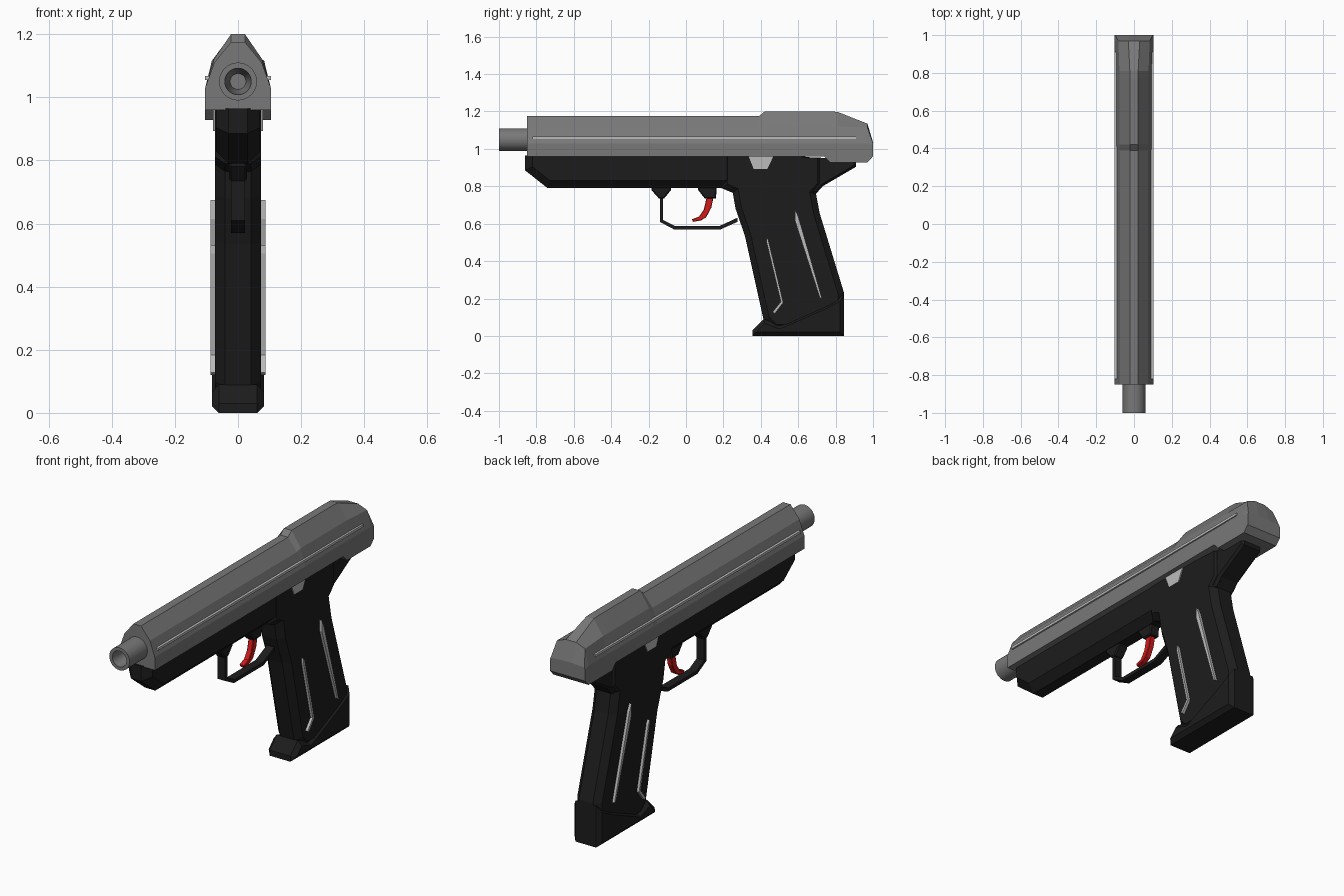
import bpy, bmesh, math


def material(name, color):
    m = bpy.data.materials.new(name)
    m.diffuse_color = (*color, 1)
    return m


BLACK = material("black", (0.012, 0.012, 0.012))
STEEL = material("steel", (0.19, 0.19, 0.19))
LIGHT = material("light", (0.5, 0.5, 0.5))
RED = material("red", (0.65, 0.01, 0.01))


def finish(name, bm, mat):
    bmesh.ops.recalc_face_normals(bm, faces=bm.faces)
    mesh = bpy.data.meshes.new(name)
    bm.to_mesh(mesh)
    bm.free()
    mesh.materials.append(mat)
    ob = bpy.data.objects.new(name, mesh)
    bpy.context.collection.objects.link(ob)
    return ob


def loft(name, rings, mat, caps=True):
    """Skin a list of rings that all have the same point count."""
    bm = bmesh.new()
    rows = [[bm.verts.new(p) for p in ring] for ring in rings]
    n = len(rows[0])
    for a, b in zip(rows, rows[1:]):
        for i in range(n):
            j = (i + 1) % n
            bm.faces.new((a[i], a[j], b[j], b[i]))
    if caps:
        bm.faces.new(rows[0])
        bm.faces.new(rows[-1])
    return finish(name, bm, mat)


def prism(name, profile, half, mat, chamfer=0, top=9):
    """Side profile (y, z) extruded across x; rims below 'top' are chamfered."""
    bm = bmesh.new()
    left, right = [[bm.verts.new((x, y, z)) for y, z in profile] for x in (-half, half)]
    n = len(profile)
    bm.faces.new(left)
    bm.faces.new(right)
    for i in range(n):
        j = (i + 1) % n
        bm.faces.new((left[i], left[j], right[j], right[i]))
    if chamfer:
        bmesh.ops.recalc_face_normals(bm, faces=bm.faces)
        rim = [e for e in bm.edges
               if e.verts[0].co.x * e.verts[1].co.x > 0
               and min(v.co.z for v in e.verts) < top]
        bmesh.ops.bevel(bm, geom=rim, offset=chamfer, offset_type='OFFSET', segments=1,
                        profile=0.5, affect='EDGES', clamp_overlap=True)
    return finish(name, bm, mat)


# Slide: y, bottom z, shoulder z, mid width, mid z, top width, top z
sections = [
    (-0.85, 0.96, 1.03, 0.075, 1.11, 0.022, 1.175),
    (0.39, 0.96, 1.03, 0.075, 1.11, 0.022, 1.175),
    (0.42, 0.96, 1.03, 0.077, 1.12, 0.022, 1.20),
    (0.74, 0.96, 1.03, 0.077, 1.12, 0.022, 1.20),
    (0.77, 0.928, 1.03, 0.077, 1.12, 0.022, 1.20),
    (0.81, 0.928, 1.03, 0.077, 1.12, 0.022, 1.198),
    (0.97, 0.928, 1.03, 0.083, 1.115, 0.03, 1.135),
    (1.0, 0.96, 1.02, 0.10, 1.03, 0.03, 1.035),
]
rings = []
for y, zb, zs, wm, zm, wt, zt in sections:
    half = [(0.104, zb), (0.104, zs), (wm, zm), (wt, zt)]
    rings.append([(x, y, z) for x, z in half] + [(-x, y, z) for x, z in reversed(half)])
loft("slide", rings, STEEL)

# Bright strip along both flanks of the slide
prism("slide_strips", [(-0.82, 1.054), (0.91, 1.054), (0.91, 1.067), (-0.82, 1.067)], 0.104, LIGHT)

# Hollow barrel
SEG = 32
barrel = loft("barrel", [[(r * math.cos(math.tau * i / SEG), y, 1.05 + r * math.sin(math.tau * i / SEG))
                          for i in range(SEG)]
                         for r, y in [(0.06, -0.84), (0.06, -1.0), (0.042, -1.0),
                                      (0.038, -0.95), (0.025, -0.87)]], STEEL)
bpy.context.view_layer.objects.active = barrel
barrel.select_set(True)
bpy.ops.object.shade_smooth_by_angle(angle=math.radians(30))

# Frame under the slide
prism("frame", [(-0.86, 0.965), (-0.86, 0.885), (-0.74, 0.79), (0.6, 0.79), (0.66, 0.957), (0.5, 0.965)],
      0.07, BLACK, 0.04, 0.95)

# Grip
prism("grip", [(0.19, 0.96), (0.19, 0.79), (0.25, 0.765), (0.265, 0.68), (0.315, 0.535),
               (0.415, 0.085), (0.47, 0.03), (0.845, 0.03), (0.845, 0.23), (0.715, 0.655),
               (0.695, 0.76), (0.735, 0.805), (0.735, 0.95), (0.55, 0.96)],
      0.073, BLACK, 0.032, 0.94)

# Tang behind the grip
prism("rear_tang", [(0.55, 0.957), (0.75, 0.952), (0.91, 0.93), (0.91, 0.905), (0.73, 0.80),
                    (0.695, 0.76), (0.55, 0.76)], 0.062, BLACK, 0.012, 0.925)

# Flared grip base
prism("grip_base", [(0.355, 0.0), (0.355, 0.03), (0.415, 0.09), (0.5, 0.06), (0.73, 0.16), (0.845, 0.22),
                    (0.845, 0.0)], 0.082, BLACK, 0.026)

# Light inlays on the grip and frame
prism("rear_grip_strips", [(0.583, 0.675), (0.6, 0.64), (0.727, 0.20), (0.715, 0.205), (0.583, 0.615)],
      0.087, LIGHT)
prism("front_grip_strips", [(0.43, 0.53), (0.44, 0.513), (0.52, 0.178), (0.475, 0.12), (0.463, 0.128),
                            (0.507, 0.183), (0.43, 0.505)], 0.087, LIGHT)
prism("side_latches", [(0.335, 0.96), (0.467, 0.96), (0.435, 0.893), (0.362, 0.893)], 0.079, LIGHT)

# Trigger guard, its mounts and the trigger
prism("trigger_guard", [(-0.14, 0.745), (-0.14, 0.61), (-0.065, 0.57), (0.185, 0.57), (0.275, 0.61),
                        (0.275, 0.632), (0.18, 0.588), (-0.06, 0.588), (-0.122, 0.62), (-0.122, 0.745)],
      0.022, BLACK)
prism("guard_mount", [(-0.185, 0.80), (-0.08, 0.80), (-0.08, 0.78), (-0.117, 0.735), (-0.145, 0.735),
                      (-0.185, 0.78)], 0.028, BLACK, 0.006)
prism("trigger_mount", [(0.065, 0.80), (0.165, 0.80), (0.16, 0.735), (0.1, 0.735), (0.065, 0.78)],
      0.028, BLACK, 0.006)
prism("trigger", [(0.11, 0.74), (0.147, 0.74), (0.135, 0.685), (0.108, 0.635), (0.08, 0.617), (0.037, 0.61),
                  (0.032, 0.624), (0.07, 0.638), (0.095, 0.675)], 0.015, RED, 0.003)
